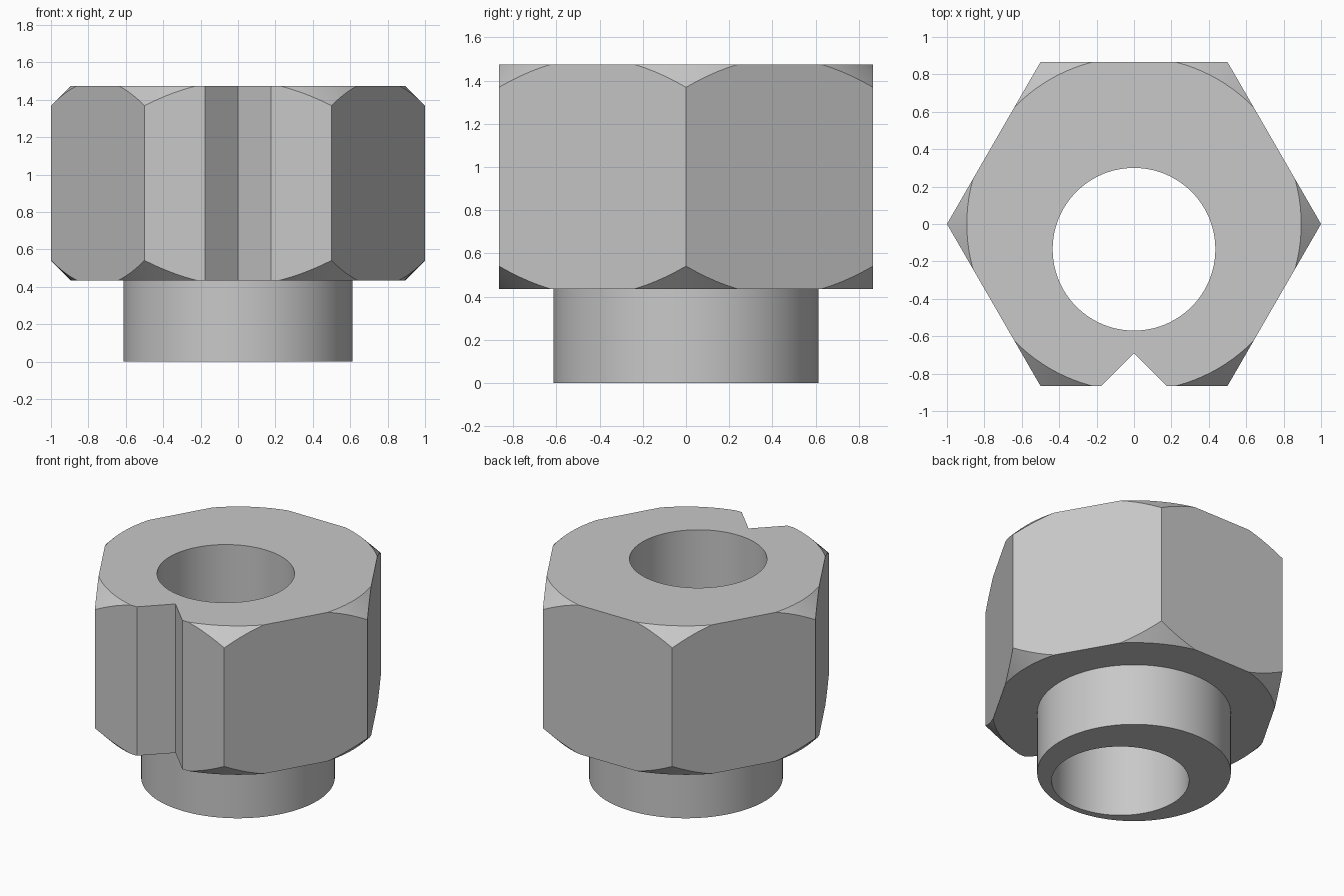
import bpy, bmesh, math
from mathutils import Matrix, Vector

cube = bpy.data.objects.get("Cube")
if cube:
    bpy.data.objects.remove(cube, do_unlink=True)

BASE, TOP = 0.435, 1.475       # height range of the hexagonal head
BOSS_R, RIM_R = 0.613, 0.894   # boss radius, radius of the flat head rim
FLAT = math.cos(math.pi / 6)   # distance from centre to each flat

steel = bpy.data.materials.new("grey_steel")
steel.use_nodes = True
steel.diffuse_color = (0.58, 0.58, 0.58, 1)
steel.node_tree.nodes["Principled BSDF"].inputs["Base Color"].default_value = (0.58, 0.58, 0.58, 1)


def add_object(name, bm):
    bmesh.ops.recalc_face_normals(bm, faces=bm.faces)
    mesh = bpy.data.meshes.new(name)
    bm.to_mesh(mesh)
    bm.free()
    mesh.materials.append(steel)
    obj = bpy.data.objects.new(name, mesh)
    bpy.context.collection.objects.link(obj)
    return obj


def prism(name, points, z0, z1):
    bm = bmesh.new()
    face = bm.faces.new([bm.verts.new((x, y, z0)) for x, y in points])
    result = bmesh.ops.extrude_face_region(bm, geom=[face])
    top = [v for v in result["geom"] if isinstance(v, bmesh.types.BMVert)]
    bmesh.ops.translate(bm, verts=top, vec=(0, 0, z1 - z0))
    # restore the start cap if the extrusion consumed it
    bmesh.ops.holes_fill(bm, edges=[e for e in bm.edges if e.is_boundary])
    return add_object(name, bm)


def circle(radius, count, cy=0.0):
    steps = [math.tau * i / count for i in range(count)]
    return [(radius * math.cos(a), cy + radius * math.sin(a)) for a in steps]


def lathe(name, profile, count):
    bm = bmesh.new()
    verts = [bm.verts.new((r, 0, z)) for r, z in profile]
    edges = [bm.edges.new(pair) for pair in zip(verts, verts[1:])]
    bmesh.ops.spin(bm, geom=verts + edges, cent=(0, 0, 0), axis=(0, 0, 1),
                   angle=math.tau, steps=count, use_merge=False)
    bmesh.ops.remove_doubles(bm, verts=bm.verts, dist=0.0001)
    # join the end fans into single flat caps
    bmesh.ops.dissolve_verts(bm, verts=[v for v in bm.verts if v.co.xy.length < 0.001])
    return add_object(name, bm)


def cut(obj, tool, operation):
    mod = obj.modifiers.new(tool.name, "BOOLEAN")
    mod.operation, mod.object, mod.solver = operation, tool, "EXACT"
    bpy.context.view_layer.objects.active = obj
    bpy.ops.object.modifier_apply(modifier=mod.name)
    bpy.data.objects.remove(tool, do_unlink=True)


# Turned blank: round boss below a head chamfered at 45 degrees on both ends
bulge = 0.16
nut = lathe("eccentric_hex_nut", [
    (0, 0), (BOSS_R, 0), (BOSS_R, BASE), (RIM_R, BASE),
    (RIM_R + bulge, BASE + bulge), (RIM_R + bulge, TOP - bulge),
    (RIM_R, TOP), (0, TOP)], 120)

# Six flats
cut(nut, prism("hex_flats", circle(1, 6), -0.2, 2), "INTERSECT")
# Off-centre through bore
cut(nut, prism("bore_cutter", circle(0.435, 96, -0.135), -0.2, 2), "DIFFERENCE")
# V-shaped marker groove in the front flat
depth, extra = 0.176, 0.2
reach = depth + extra
groove = [(0, depth - FLAT), (-reach, -FLAT - extra), (reach, -FLAT - extra)]
cut(nut, prism("groove_cutter", groove, -0.2, 2), "DIFFERENCE")

# Smooth round walls, crisp edges
bpy.ops.object.select_all(action="DESELECT")
nut.select_set(True)
bpy.context.view_layer.objects.active = nut
bpy.ops.object.shade_smooth_by_angle(angle=math.radians(25))
